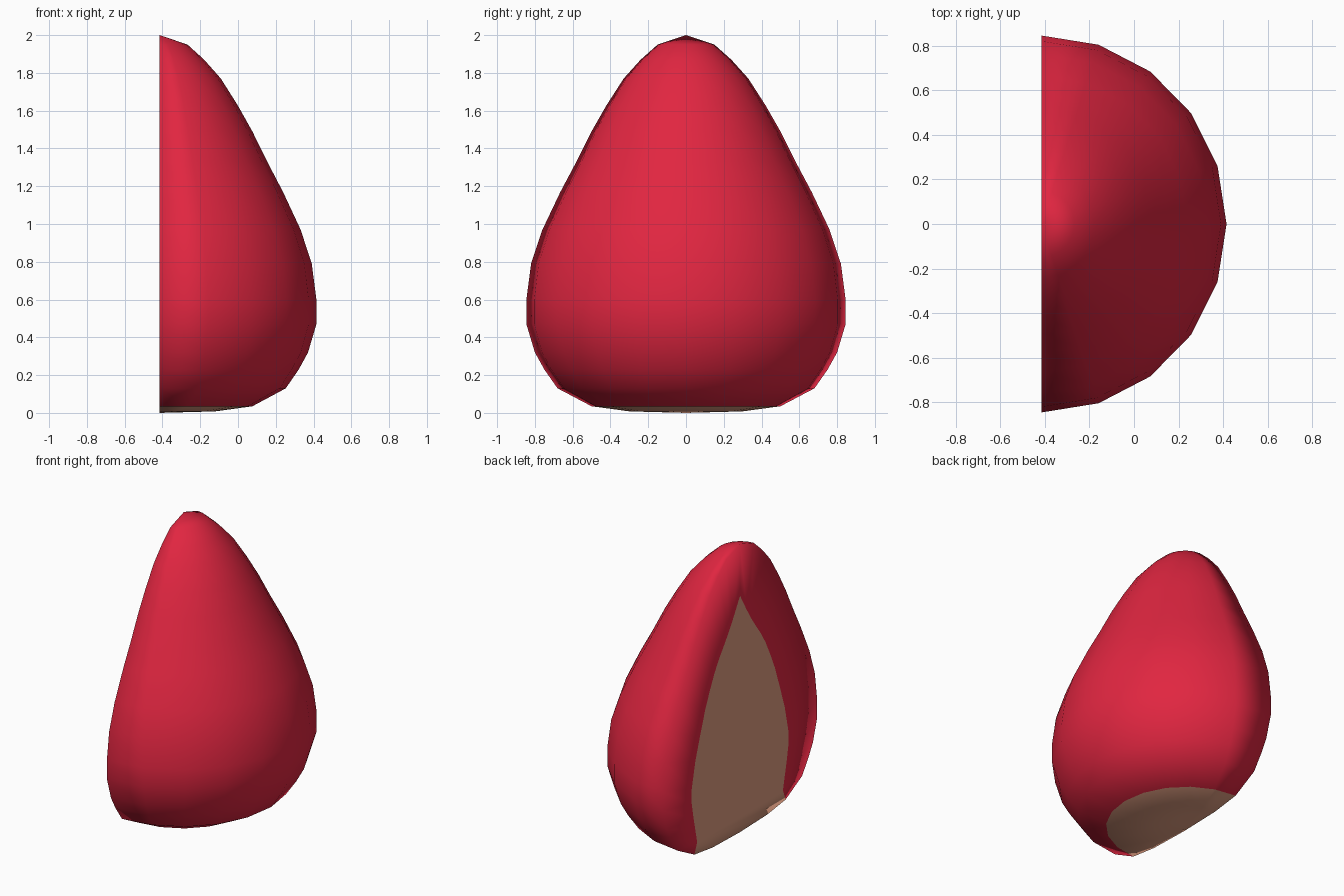
import bpy, bmesh, math

if "Cube" in bpy.data.objects:
    bpy.data.objects.remove(bpy.data.objects["Cube"])

SEGS = 10          # half turn
AXIS_X = -0.415    # plane of the flat cut
SX = 0.83 / 0.845

# (radius, z) of the skin paired with (half width, z) of the flesh on the cut
SKIN = [(.15, 1.95), (.24, 1.87), (.33, 1.77), (.42, 1.63), (.50, 1.49),
        (.58, 1.33), (.665, 1.17), (.76, .97), (.82, .79), (.845, .60),
        (.845, .47), (.80, .32), (.75, .23), (.68, .13), (.50, .035)]
FLESH = [(.07, 1.52), (.12, 1.44), (.17, 1.37), (.23, 1.29), (.28, 1.21),
         (.33, 1.11), (.38, 1.0), (.44, .83), (.49, .68), (.53, .50),
         (.53, .40), (.51, .29), (.49, .20), (.47, .11)]
BASE = [(.30, .008)]


def material(name, rgb):
    m = bpy.data.materials.new(name)
    m.diffuse_color = (*rgb, 1)
    m.use_nodes = True
    m.node_tree.nodes["Principled BSDF"].inputs["Base Color"].default_value = m.diffuse_color
    return m


bm = bmesh.new()


def face(verts, mat):
    f = bm.faces.new(verts)
    f.material_index = mat
    f.smooth = True


# Rounded half: half lathe around the cut plane
profile = SKIN + BASE
top = bm.verts.new((AXIS_X, 0, 2))
bottom = bm.verts.new((AXIS_X, 0, 0))
cols = []
for j in range(SEGS + 1):
    a = math.pi * (j / SEGS - 0.5)
    cols.append([bm.verts.new((AXIS_X + r * SX * math.cos(a), r * math.sin(a), z))
                 for r, z in profile])
for c, d in zip(cols, cols[1:]):
    face((top, c[0], d[0]), 0)
    for i in range(len(profile) - 1):
        face((c[i], c[i + 1], d[i + 1], d[i]), 0 if i < len(SKIN) - 1 else 1)
    face((c[-1], bottom, d[-1]), 1)

# Flat cut: red rim on both sides, pale flesh in the middle
n = len(FLESH)
tip = bm.verts.new((AXIS_X, 0, 1.64))
sides = []
for sign, outer in ((-1, cols[0]), (1, cols[-1])):
    inner = [bm.verts.new((AXIS_X, sign * w, z)) for w, z in FLESH]
    sides.append(inner)
    face((top, outer[0], inner[0], tip), 0)
    for i in range(n - 1):
        face((outer[i], outer[i + 1], inner[i + 1], inner[i]), 0)
    face((outer[n - 1], outer[n], inner[n - 1]), 0)
a, b = sides
face((tip, a[0], b[0]), 1)
for i in range(n - 1):
    face((a[i], a[i + 1], b[i + 1], b[i]), 1)
face([a[-1]] + cols[0][n:] + [bottom] + cols[-1][n:][::-1] + [b[-1]], 1)

bmesh.ops.recalc_face_normals(bm, faces=bm.faces)
mesh = bpy.data.meshes.new("half_fruit")
bm.to_mesh(mesh)
bm.free()
mesh.materials.append(material("red skin", (.75, .019, .052)))
mesh.materials.append(material("pale peach flesh", (.74, .34, .22)))
bpy.context.collection.objects.link(bpy.data.objects.new("half_fruit", mesh))
